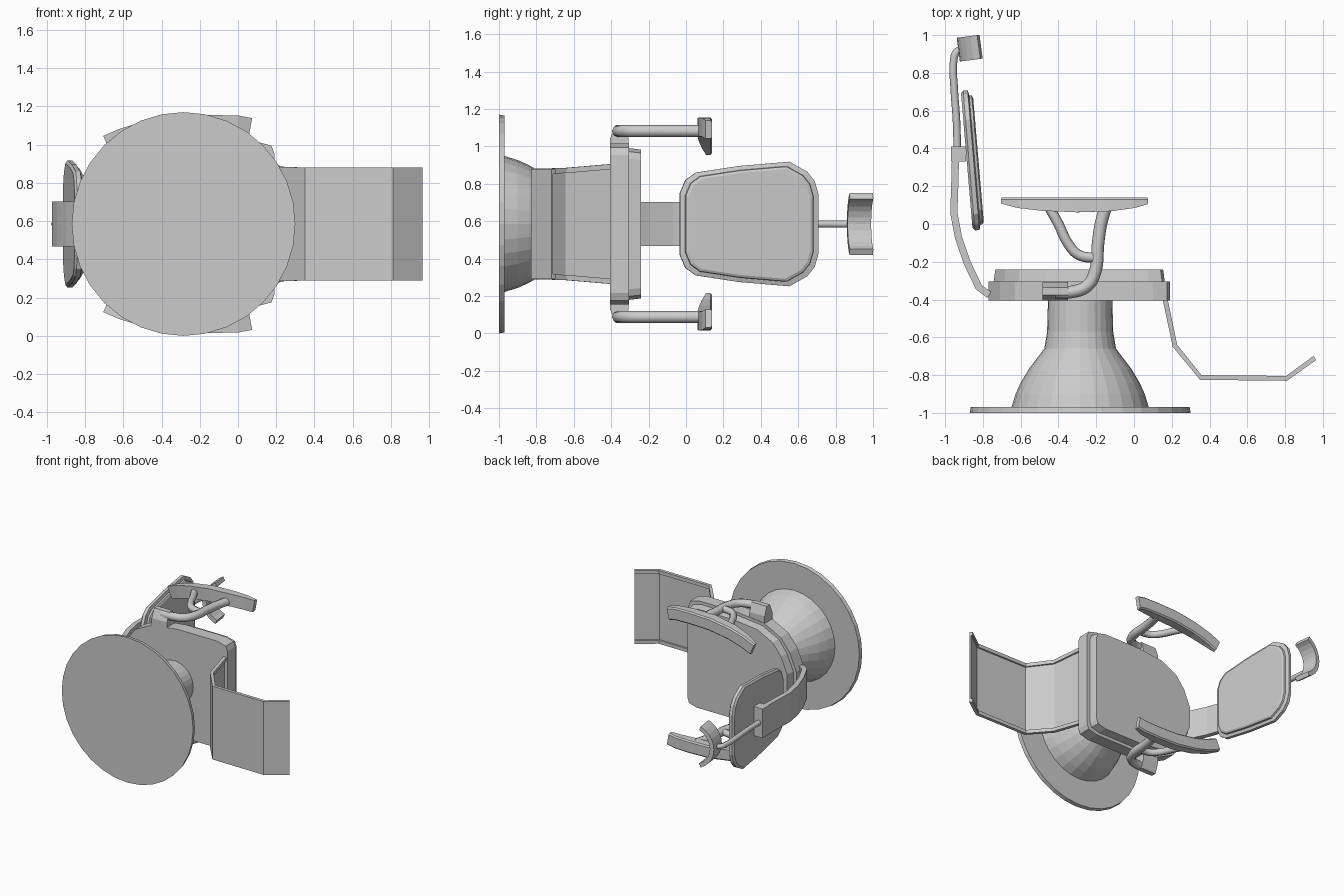
import bpy, bmesh
from math import sin, cos, radians, pi, hypot
from mathutils import Vector

if "Cube" in bpy.data.objects:
    bpy.data.objects.remove(bpy.data.objects["Cube"])

C = 0.585      # height of the mirror plane; the chair lies with its own "up" along +y


def loft(name, rings, smooth=None, closed_caps=True):
    """Join equal-length point rings into a capped solid."""
    bm = bmesh.new()
    vs = [[bm.verts.new(p) for p in r] for r in rings]
    n = len(vs[0])
    for a, b in zip(vs, vs[1:]):
        for i in range(n):
            j = (i + 1) % n
            bm.faces.new((a[i], a[j], b[j], b[i]))
    if closed_caps:
        bm.faces.new(vs[0])
        bm.faces.new(vs[-1])
    bmesh.ops.recalc_face_normals(bm, faces=bm.faces)
    me = bpy.data.meshes.new(name)
    bm.to_mesh(me)
    bm.free()
    ob = bpy.data.objects.new(name, me)
    bpy.context.collection.objects.link(ob)
    if smooth:
        finish(ob, smooth)
    return ob


def finish(ob, angle):
    bpy.ops.object.select_all(action='DESELECT')
    ob.select_set(True)
    bpy.context.view_layer.objects.active = ob
    if ob.type == 'CURVE':
        bpy.ops.object.convert(target='MESH')
    bpy.ops.object.shade_smooth_by_angle(angle=radians(angle))


def lathe(name, profile, cx, n=28):
    """Turn (radius, y) pairs around the vertical chair axis."""
    loft(name, [[(cx + r * cos(2 * pi * i / n), y, C + r * sin(2 * pi * i / n))
                 for i in range(n)] for r, y in profile])


def ribbon(name, path, lo, hi, thick):
    """Bent sheet along (x, y) path; lo/hi give its z limits at each point."""
    rings = []
    for i, p in enumerate(path):
        a, b = path[max(i - 1, 0)], path[min(i + 1, len(path) - 1)]
        l = hypot(b[0] - a[0], b[1] - a[1])
        nx, ny = -(b[1] - a[1]) / l * thick, (b[0] - a[0]) / l * thick
        x, y = p
        rings.append([(x, y, lo[i]), (x + nx, y + ny, lo[i]),
                      (x + nx, y + ny, hi[i]), (x, y, hi[i])])
    loft(name, rings)


def tube(name, pts, r):
    cu = bpy.data.curves.new(name, 'CURVE')
    cu.dimensions = '3D'
    cu.bevel_depth, cu.bevel_resolution, cu.resolution_u = r, 2, 5
    cu.use_fill_caps = True
    sp = cu.splines.new('BEZIER')
    sp.bezier_points.add(len(pts) - 1)
    for b, p in zip(sp.bezier_points, pts):
        b.co = p
        b.handle_left_type = b.handle_right_type = 'AUTO'
    ob = bpy.data.objects.new(name, cu)
    bpy.context.collection.objects.link(ob)
    finish(ob, 50)


def mirrored(half):
    """Complete a half outline (u, h) to a symmetric loop."""
    return half + [(u, -h) for u, h in reversed(half)]


# base plate and bell pedestal
lathe("base_plate", [(0.585, -1.0), (0.58, -0.97)], -0.285, 32)
lathe("pedestal", [(0.365, -0.975), (0.342, -0.90), (0.315, -0.84), (0.27, -0.765),
                   (0.19, -0.66), (0.175, -0.57), (0.17, -0.39)], -0.285)

# seat frame and cushion
plan = mirrored([(0.19, 0.37), (0.175, 0.41), (0.10, 0.43), (-0.25, 0.43), (-0.48, 0.405),
                 (-0.63, 0.33), (-0.71, 0.23), (-0.77, 0.09)])


def plan_ring(s, y, cx=-0.29):
    return [(cx + (x - cx) * s, y, C + h * s) for x, h in plan]


loft("seat_frame", [plan_ring(1, -0.405), plan_ring(1, -0.305)])
loft("seat_cushion", [plan_ring(0.945, -0.31), plan_ring(0.925, -0.24)])

# backrest shell and pad, leaning backwards
back = mirrored([(-0.035, 0.165), (-0.005, 0.235), (0.05, 0.275), (0.28, 0.31), (0.55, 0.333),
                 (0.645, 0.28), (0.685, 0.23), (0.705, 0.16)])


def back_ring(s, off):
    ring = []
    for v, h in back:
        v = 0.335 + (v - 0.335) * s
        ring.append((-0.857 - 0.085 * v + off, v + 0.085 * off, C + h * s))
    return ring


loft("backrest_shell", [back_ring(0.96, 0), back_ring(1, 0.012), back_ring(1, 0.036), back_ring(0.94, 0.042)])
loft("backrest_pad", [back_ring(0.93, 0.038), back_ring(0.92, 0.055), back_ring(0.88, 0.062)])

# strap carrying the backrest, with its bracket
strap = [(-0.755, -0.36), (-0.805, -0.325), (-0.865, -0.20), (-0.91, -0.07),
         (-0.935, 0.06), (-0.93, 0.20), (-0.925, 0.40)]
ribbon("back_strap", strap, [C - 0.117] * 7, [C + 0.117] * 7, 0.038)
ribbon("back_bracket", [(-0.89, 0.33), (-0.89, 0.41)], [C - 0.117] * 2, [C + 0.117] * 2, 0.08)

# headrest post and curved headrest
tube("headrest_post", [(-0.935, 0.38, C), (-0.94, 0.55, C), (-0.952, 0.72, C),
                       (-0.955, 0.86, C), (-0.94, 0.91, C), (-0.905, 0.925, C)], 0.02)
arc = [radians(-67 + 134 * i / 10) for i in range(11)]
section = ([(0.179 - 0.179 * cos(a), 0.179 * sin(a)) for a in arc] +
           [(0.179 - 0.146 * cos(a), 0.146 * sin(a)) for a in reversed(arc)])
loft("headrest", [[(-0.922 + 0.99 * d - 0.13 * t, 0.86 + 0.13 * d + 0.99 * t, C + h)
                   for d, h in section] for t in (0, 0.127)])

# footrest: bent plate with raised rails, widening towards the seat
foot = [(0.15, -0.39), (0.205, -0.65), (0.35, -0.825), (0.81, -0.83), (0.965, -0.72)]
wide = [0.322, 0.30, 0.295, 0.295, 0.295]
ribbon("footrest_plate", foot, [C - w for w in wide], [C + w for w in wide], 0.012)
for s, side in ((1, "left"), (-1, "right")):
    a, b = [C + s * w for w in wide], [C + s * (w - 0.028) for w in wide]
    ribbon("footrest_rail_" + side, foot, a, b, 0.026)

# armrests, their support tubes and brackets
mid = [(-0.685, 0.415, 0.108), (-0.60, 0.452, 0.085), (-0.48, 0.487, 0.07), (-0.30, 0.515, 0.062),
       (-0.12, 0.52, 0.068), (0.0, 0.517, 0.085), (0.065, 0.505, 0.105)]
for s, side in ((1, "left"), (-1, "right")):
    rings = []
    for i, (x, h, low) in enumerate(mid):
        a, b = mid[max(i - 1, 0)], mid[min(i + 1, 6)]
        d = Vector((b[0] - a[0], b[1] - a[1])).normalized()
        o = Vector((-d.y, d.x))
        p, q = Vector((x, h)) + o * 0.05, Vector((x, h)) - o * 0.05
        rings.append([(p.x, low, C + s * p.y), (p.x, 0.13, C + s * p.y),
                      (p.x - o.x * .01, 0.14, C + s * (p.y - o.y * .01)),
                      (q.x + o.x * .01, 0.14, C + s * (q.y + o.y * .01)),
                      (q.x, 0.13, C + s * q.y), (q.x, low, C + s * q.y)])
    loft("armrest_" + side, rings)
    z = C + s * 0.497
    tube("arm_post_" + side, [(-0.42, -0.36, z), (-0.32, -0.358, z), (-0.245, -0.325, z), (-0.205, -0.25, z),
                              (-0.19, -0.10, z), (-0.175, 0.0, z), (-0.15, 0.09, z)], 0.033)
    tube("arm_brace_" + side, [(-0.45, 0.09, z), (-0.40, 0.0, z), (-0.345, -0.11, z),
                               (-0.29, -0.165, z), (-0.20, -0.18, z)], 0.027)
    prof = [(-0.405, 0.38), (-0.405, 0.46), (-0.375, 0.53), (-0.335, 0.53), (-0.308, 0.46), (-0.308, 0.38)]
    loft("arm_bracket_" + side, [[(x, y, C + s * h) for y, h in prof] for x in (-0.485, -0.35)])
